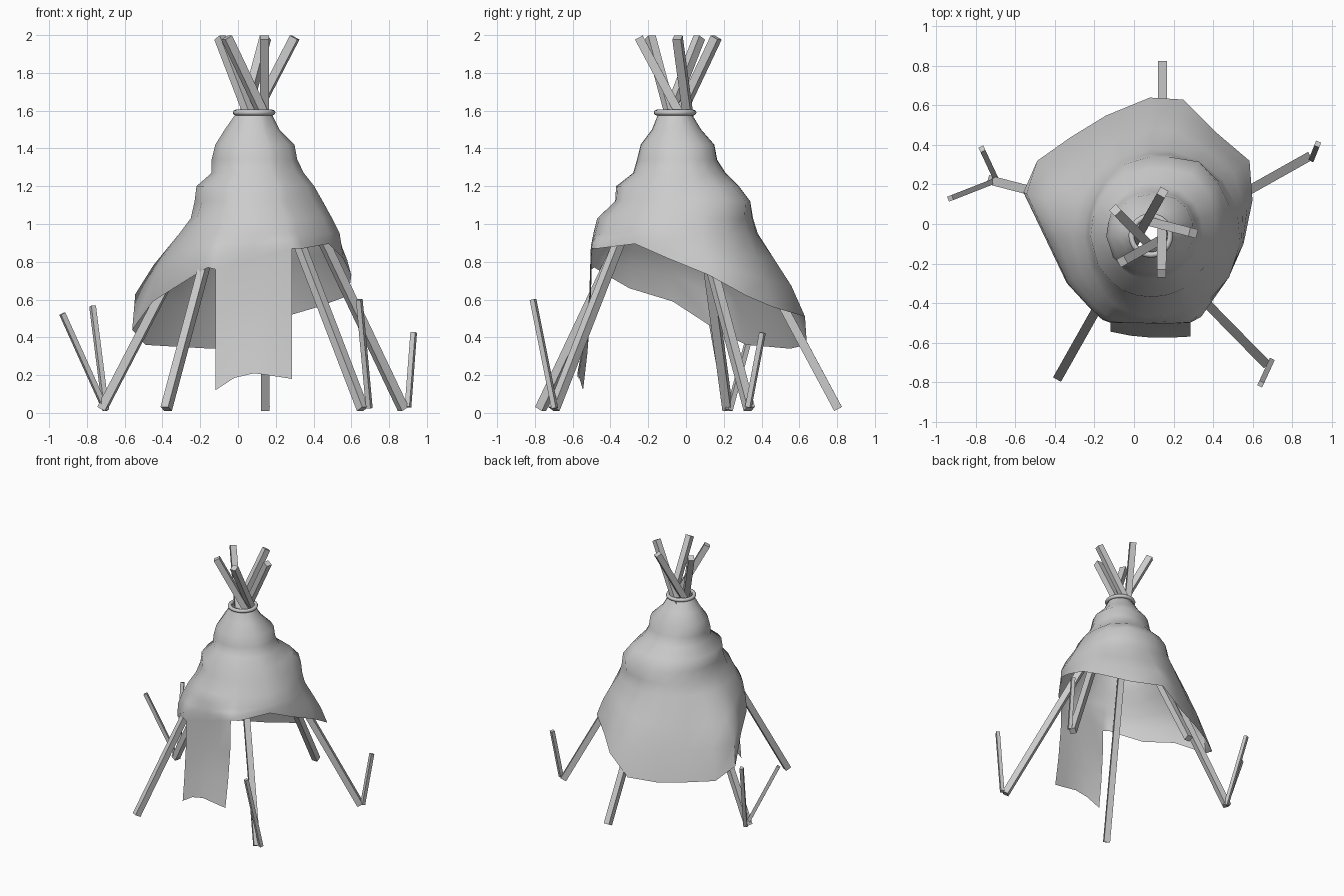
import bpy, bmesh, math
from mathutils import Vector

if "Cube" in bpy.data.objects:
    bpy.data.objects.remove(bpy.data.objects["Cube"])

CX, CY = 0.085, -0.06  # axis of the tent


def rod(name, a, b, width):
    """Square timber from a to b."""
    a, b = Vector(a), Vector(b)
    d = b - a
    bpy.ops.mesh.primitive_cube_add(size=1, location=(a + b) / 2)
    o = bpy.context.object
    o.name = name
    o.scale = (width, width, d.length)
    o.rotation_mode = 'QUATERNION'
    o.rotation_quaternion = d.to_track_quat('Z', 'Y')
    return o


# Main poles: ground end and top end in plan
poles = [((0.145, 0.805), (0.14, -0.25)),
         ((0.875, 0.335), (-0.06, -0.19)),
         ((0.66, -0.70), (-0.095, 0.07)),
         ((-0.38, -0.77), (0.145, 0.16)),
         ((-0.72, 0.22), (0.30, -0.045))]
for i, (g, t) in enumerate(poles):
    rod(f"pole_{i + 1}", (*g, 0.021), (*t, 1.987), 0.046)

# Slim pegs leaning against the feet of the poles
pegs = [((0.695, -0.695, 0.025), (0.642, -0.81, 0.60)),
        ((0.90, 0.33, 0.03), (0.93, 0.405, 0.425)),
        ((-0.70, 0.22, 0.015), (-0.93, 0.13, 0.525)),
        ((-0.70, 0.23, 0.015), (-0.77, 0.38, 0.565))]
for i, (a, b) in enumerate(pegs):
    rod(f"peg_{i + 1}", a, b, 0.027)

# Binding ring at the neck
bpy.ops.mesh.primitive_torus_add(major_radius=0.098, minor_radius=0.015, major_segments=24,
                                 minor_segments=8, location=(CX, CY + 0.002, 1.59))
ring = bpy.context.object
ring.name = "binding_ring"
bpy.ops.object.shade_smooth_by_angle(angle=math.radians(60))

# Cover sections: height, left x, right x, front y, back y, squareness of the back right
sections = [(1.60, 0.00, 0.17, -0.14, 0.02, 2),
            (1.50, -0.07, 0.22, -0.18, 0.08, 2.3),
            (1.42, -0.12, 0.30, -0.24, 0.15, 2.6),
            (1.34, -0.14, 0.315, -0.26, 0.165, 2.4),
            (1.27, -0.14, 0.35, -0.28, 0.21, 2.2),
            (1.20, -0.22, 0.405, -0.37, 0.28, 3.2),
            (1.12, -0.23, 0.45, -0.375, 0.34, 3.8),
            (1.03, -0.25, 0.50, -0.47, 0.355, 2.5),
            (0.95, -0.31, 0.54, -0.49, 0.38, 2.2)]
# Ragged hem, counter-clockwise from the flap's left edge
hem = [(-0.12, -0.50, 0.76), (-0.02, -0.50, 0.79), (0.085, -0.505, 0.82), (0.19, -0.505, 0.85),
       (0.285, -0.50, 0.87), (0.34, -0.47, 0.87), (0.48, -0.27, 0.895), (0.555, -0.10, 0.82),
       (0.60, 0.12, 0.73), (0.585, 0.32, 0.62), (0.42, 0.46, 0.56), (0.25, 0.63, 0.51),
       (0.08, 0.64, 0.36), (-0.14, 0.55, 0.34), (-0.32, 0.44, 0.35), (-0.49, 0.32, 0.36),
       (-0.56, 0.16, 0.44), (-0.45, -0.07, 0.59), (-0.34, -0.30, 0.66), (-0.22, -0.43, 0.735),
       (-0.16, -0.485, 0.77)]
n = len(hem)


def section_point(section, hx, hy):
    z, left, right, front, back, p = section
    a = math.atan2(hy - CY, hx - CX)
    c, s = math.cos(a), math.sin(a)
    rx = right - CX if c > 0 else CX - left
    ry = back - CY if s > 0 else CY - front
    if c < 0 or s < 0:
        p = 2
    r = (abs(c / rx) ** p + abs(s / ry) ** p) ** (-1 / p)
    return Vector((CX + r * c, CY + r * s, z))


bm = bmesh.new()
rows = [[bm.verts.new(section_point(s, h[0], h[1])) for h in hem] for s in sections]
# Skirt down to the hem: straight slope at the back, bulging at the front and left
for t, bulge, slope in [(0.33, 0.58, 0.39), (0.63, 0.94, 0.72), (1.0, 1.0, 1.0)]:
    row = []
    for j, (h, v) in enumerate(zip(hem, rows[len(sections) - 1])):
        p, q = v.co, Vector(h)
        f = slope if 5 <= j <= 15 else bulge
        row.append(bm.verts.new((p.x + (q.x - p.x) * f, p.y + (q.y - p.y) * f,
                                 p.z + (q.z - p.z) * t)))
    rows.append(row)
for up, low in zip(rows, rows[1:]):
    for j in range(n):
        k = (j + 1) % n
        bm.faces.new((low[j], low[k], up[k], up[j]))

# Door flap hanging from the front of the hem
ends = [(-0.12, -0.545, 0.12), (-0.02, -0.565, 0.185), (0.085, -0.575, 0.21),
        (0.19, -0.575, 0.195), (0.285, -0.57, 0.18)]
last = rows[-1][:5]
tops = [v.co.copy() for v in last]
for t, y in [(0.35, 0.1), (0.7, 0.5), (1.0, 1.0)]:
    new = []
    for p, q in zip(tops, ends):
        new.append(bm.verts.new((p.x + (q[0] - p.x) * t, p.y + (q[1] - p.y) * y,
                                 p.z + (q[2] - p.z) * t)))
    for j in range(4):
        bm.faces.new((new[j], new[j + 1], last[j + 1], last[j]))
    last = new

mesh = bpy.data.meshes.new("tent_cover")
bm.to_mesh(mesh)
bm.free()
cover = bpy.data.objects.new("tent_cover", mesh)
bpy.context.collection.objects.link(cover)
bpy.ops.object.select_all(action='DESELECT')
cover.select_set(True)
bpy.context.view_layer.objects.active = cover
bpy.ops.object.shade_smooth_by_angle(angle=math.radians(60))
